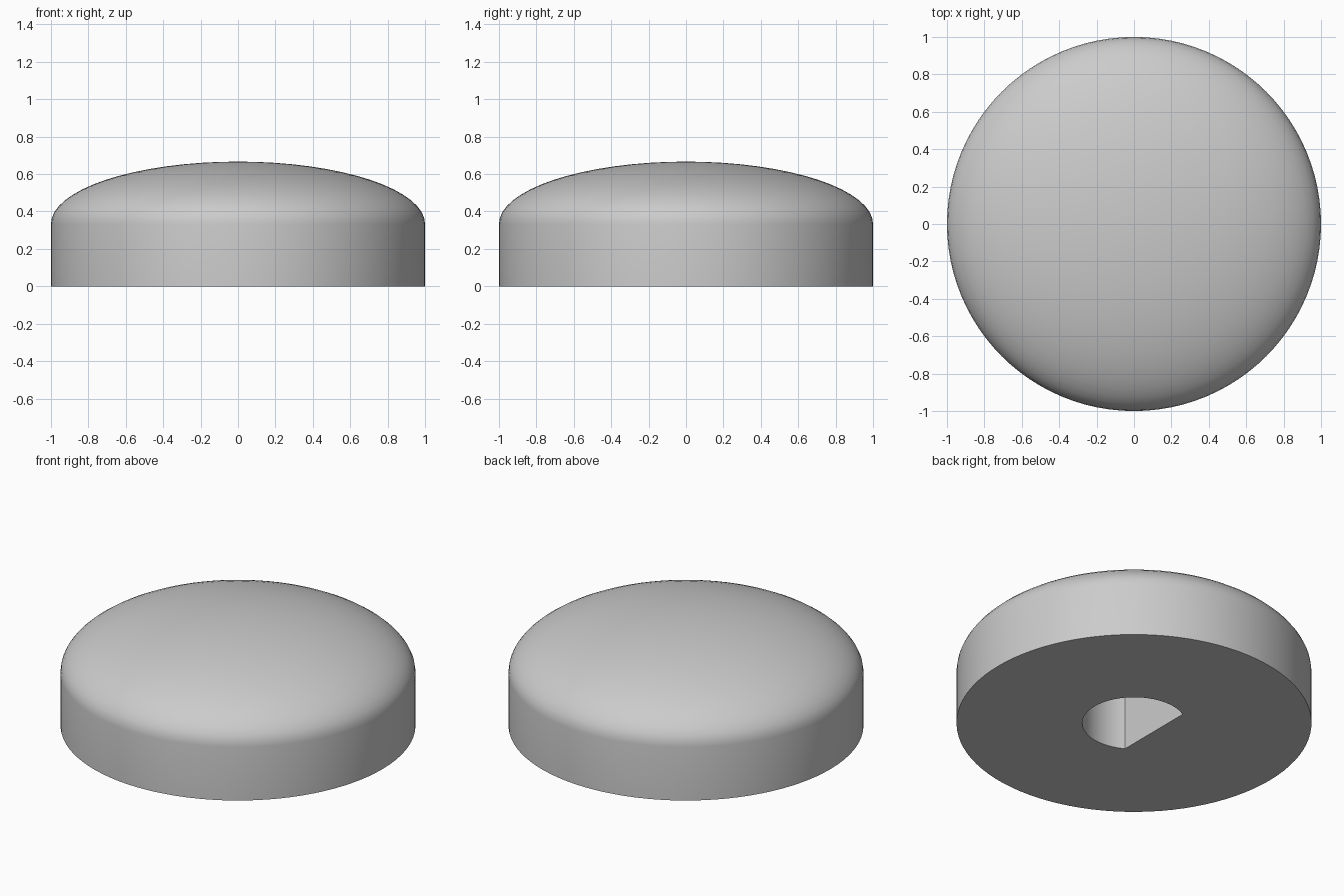
import bpy, bmesh
from math import pi, sin, cos, acos

cube = bpy.data.objects.get("Cube")
if cube:
    bpy.data.objects.remove(cube)

SEGMENTS, RINGS = 96, 16
WALL = 1 / 3            # height of the straight wall, and of the dome above it
BORE, DEPTH = 0.292, 0.45

grey = bpy.data.materials.new("grey plastic")
grey.use_nodes = True
grey.diffuse_color = (0.6, 0.6, 0.6, 1)
grey.node_tree.nodes["Principled BSDF"].inputs["Base Color"].default_value = (0.6, 0.6, 0.6, 1)

bm = bmesh.new()


def ring(points, z):
    return [bm.verts.new((x, y, z)) for x, y in points]


def bridge(lower, upper):
    for i in range(len(lower)):
        j = (i + 1) % len(lower)
        bm.faces.new((lower[i], lower[j], upper[j], upper[i]))


def circle(r):
    return [(r * cos(2 * pi * i / SEGMENTS), r * sin(2 * pi * i / SEGMENTS)) for i in range(SEGMENTS)]


# Wall and half-ellipsoid dome
base = ring(circle(1), 0)
below = base
for k in range(RINGS):
    a = pi / 2 * k / RINGS
    above = ring(circle(cos(a)), WALL + WALL * sin(a))
    bridge(below, above)
    below = above
tip = bm.verts.new((0, 0, 2 * WALL))
for i in range(SEGMENTS):
    bm.faces.new((below[i], below[(i + 1) % SEGMENTS], tip))

# D-shaped blind shaft hole, flat on the right side
end = acos(-0.5)
arc = [-end + 2 * end * i / 48 for i in range(49)]
d_shape = [(BORE * cos(a), BORE * sin(a)) for a in arc]
mouth = ring(d_shape, 0)
floor = ring(d_shape, DEPTH)
bridge(mouth, floor)
bm.faces.new(floor)

# Flat underside around the hole
edges = [bm.edges.get((loop[i - 1], loop[i])) for loop in (base, mouth) for i in range(len(loop))]
bmesh.ops.triangle_fill(bm, use_beauty=True, edges=edges, normal=(0, 0, -1))
bmesh.ops.recalc_face_normals(bm, faces=bm.faces)

mesh = bpy.data.meshes.new("knob")
bm.to_mesh(mesh)
bm.free()
mesh.materials.append(grey)
knob = bpy.data.objects.new("knob", mesh)
bpy.context.collection.objects.link(knob)

bpy.ops.object.select_all(action='DESELECT')
knob.select_set(True)
bpy.context.view_layer.objects.active = knob
bpy.ops.object.shade_smooth_by_angle(angle=pi / 6)
